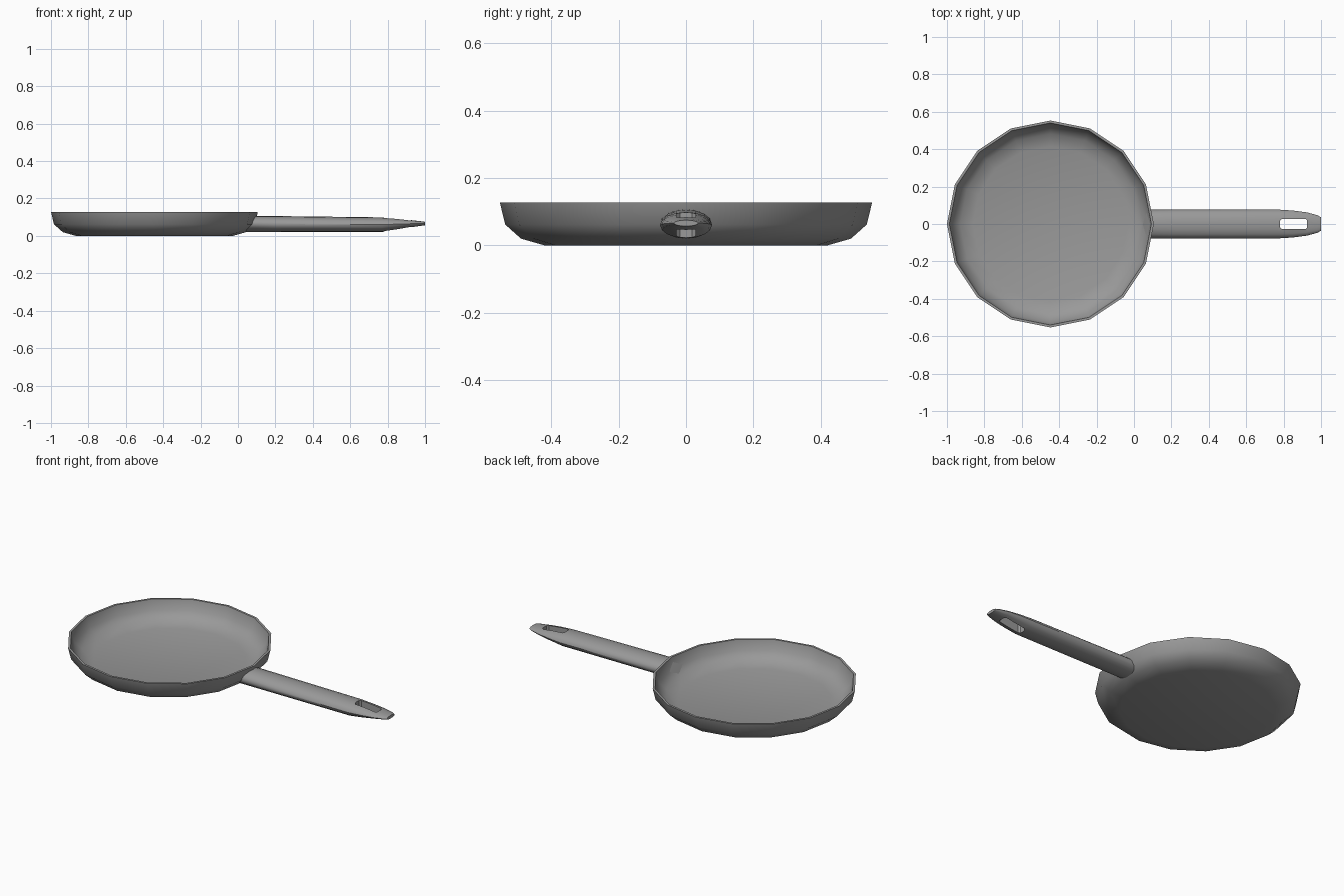
import bpy, bmesh
from math import cos, sin, pi, radians

if "Cube" in bpy.data.objects:
    bpy.data.objects.remove(bpy.data.objects["Cube"], do_unlink=True)

metal = bpy.data.materials.new("grey metal")
metal.use_nodes = True
grey = (0.32, 0.32, 0.32, 1)
metal.diffuse_color = grey
bsdf = metal.node_tree.nodes["Principled BSDF"]
bsdf.inputs["Base Color"].default_value = grey

PAN_X = -0.447


def loft(name, rings):
    """Skin a list of closed rings and cap both ends."""
    bm = bmesh.new()
    loops = [[bm.verts.new(p) for p in ring] for ring in rings]
    n = len(loops[0])
    for a, b in zip(loops, loops[1:]):
        for i in range(n):
            j = (i + 1) % n
            bm.faces.new((a[i], a[j], b[j], b[i]))
    bm.faces.new(loops[0][::-1])
    bm.faces.new(loops[-1])
    bmesh.ops.recalc_face_normals(bm, faces=bm.faces)
    mesh = bpy.data.meshes.new(name)
    bm.to_mesh(mesh)
    bm.free()
    mesh.materials.append(metal)
    obj = bpy.data.objects.new(name, mesh)
    bpy.context.collection.objects.link(obj)
    return obj


def shade(obj, angle):
    bpy.ops.object.select_all(action="DESELECT")
    obj.select_set(True)
    bpy.context.view_layer.objects.active = obj
    bpy.ops.object.shade_smooth_by_angle(angle=radians(angle))


# Pan body: outside wall, rim, then inside wall down to the floor
profile = [(0.42, 0), (0.49, 0.02), (0.537, 0.062), (0.553, 0.128),
           (0.54, 0.128), (0.525, 0.068), (0.482, 0.031), (0.415, 0.012)]
pan = loft("pan_body", [
    [(PAN_X + r * cos(2 * pi * i / 16), r * sin(2 * pi * i / 16), z) for i in range(16)]
    for r, z in profile])
shade(pan, 50)


# Handle: oval tube whose root follows the sloping wall
def oval(x, half_width, low, high, sides=16):
    mid, half = (low + high) / 2, (high - low) / 2
    return [(x, half_width * cos(2 * pi * i / sides), mid + half * sin(2 * pi * i / sides))
            for i in range(sides)]


def wall_x(y, z):
    for (r0, z0), (r1, z1) in zip(profile[:3], profile[1:4]):
        if z <= z1:
            r = r0 + (r1 - r0) * (z - z0) / (z1 - z0)
            return PAN_X + r - 0.2 * abs(y) - 0.006


root = [(wall_x(y, z), y, z) for x, y, z in oval(0, 0.077, 0.02, 0.107)]
stations = [(0.2, 0.077, 0.02, 0.106), (0.77, 0.077, 0.021, 0.099),
            (0.85, 0.072, 0.033, 0.093), (0.925, 0.062, 0.046, 0.084),
            (0.98, 0.047, 0.054, 0.078), (1.0, 0.036, 0.057, 0.075)]
handle = loft("handle", [root] + [oval(*s) for s in stations])

# Hanging slot cut through the handle
slot = [(-0.073, -0.018), (-0.063, -0.028), (0.063, -0.028), (0.073, -0.018),
        (0.073, 0.018), (0.063, 0.028), (-0.063, 0.028), (-0.073, 0.018)]
cutter = loft("slot_cutter", [[(0.853 + x, y, z) for x, y in slot] for z in (-0.1, 0.2)])
cutter.hide_render = True
cut = handle.modifiers.new("slot", "BOOLEAN")
cut.object = cutter
cut.solver = "EXACT"
bpy.context.view_layer.objects.active = handle
bpy.ops.object.modifier_apply(modifier=cut.name)
bpy.data.objects.remove(cutter, do_unlink=True)
shade(handle, 40)
